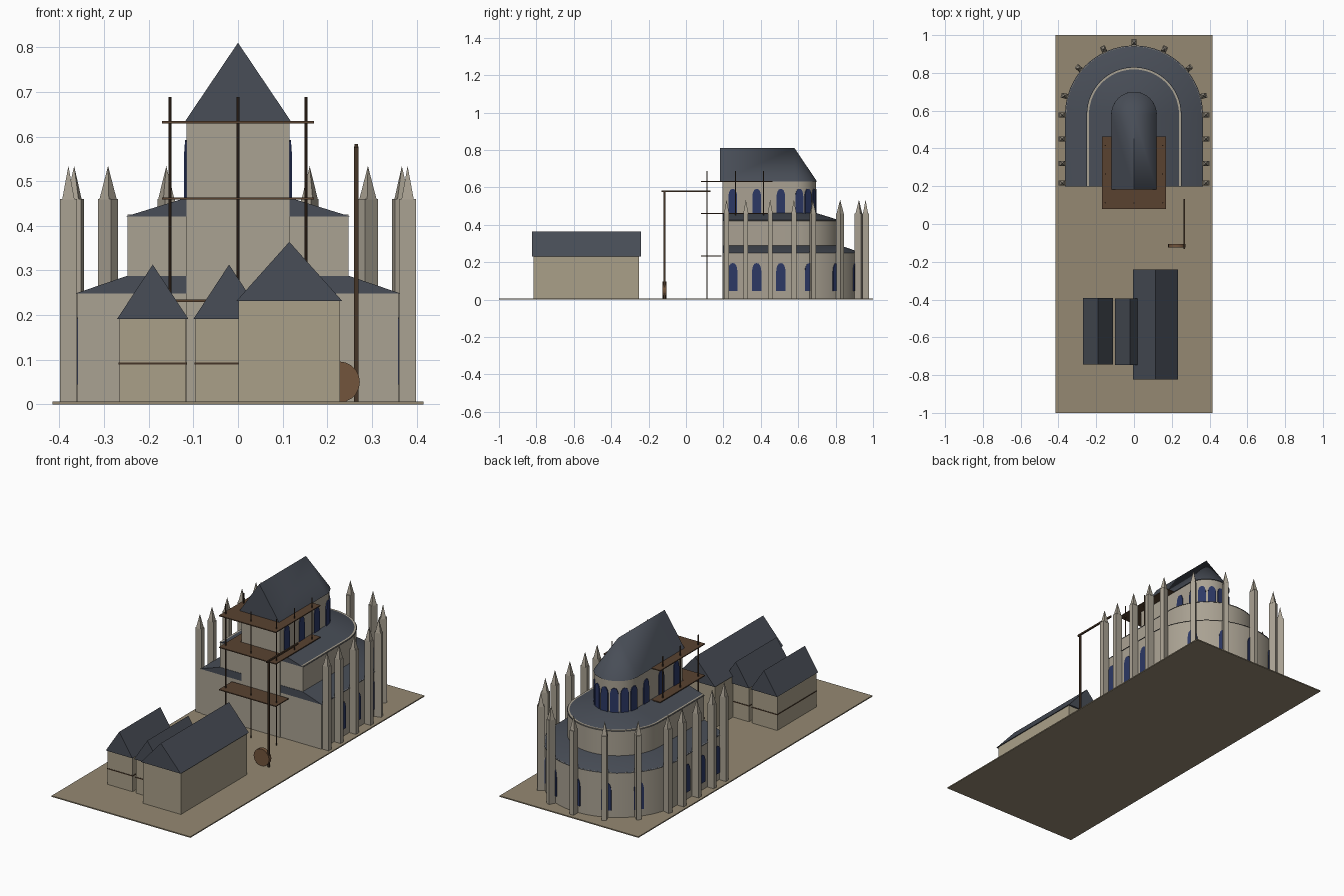
import bpy, bmesh
from math import sin, cos, pi, radians
from mathutils import Matrix, Vector

if "Cube" in bpy.data.objects:
    bpy.data.objects.remove(bpy.data.objects["Cube"])

def mat(name, c):
    m = bpy.data.materials.new(name)
    m.diffuse_color = (*c, 1)
    m.use_nodes = True
    m.node_tree.nodes["Principled BSDF"].inputs["Base Color"].default_value = m.diffuse_color
    return m

STONE = mat("stone", (0.40, 0.36, 0.29))
ROOF = mat("slate", (0.065, 0.075, 0.095))
GLASS = mat("glass", (0.025, 0.04, 0.13))
WOOD = mat("dark_wood", (0.06, 0.035, 0.02))
PLANK = mat("plank", (0.10, 0.055, 0.03))
WHEEL = mat("wheel_wood", (0.17, 0.09, 0.045))
EARTH = mat("earth", (0.30, 0.25, 0.17))
PLASTER = mat("plaster", (0.40, 0.35, 0.25))

def finish(name, bm, m, smooth=False):
    bmesh.ops.remove_doubles(bm, verts=bm.verts, dist=1e-5)
    bmesh.ops.recalc_face_normals(bm, faces=bm.faces)
    me = bpy.data.meshes.new(name)
    bm.to_mesh(me)
    bm.free()
    me.materials.append(m)
    ob = bpy.data.objects.new(name, me)
    bpy.context.collection.objects.link(ob)
    if smooth:
        bpy.ops.object.select_all(action='DESELECT')
        ob.select_set(True)
        bpy.context.view_layer.objects.active = ob
        bpy.ops.object.shade_smooth_by_angle(angle=radians(30))
    return ob

def add_box(bm, x0, x1, y0, y1, z0, z1, rot=None):
    M = Matrix.Translation(((x0+x1)/2, (y0+y1)/2, (z0+z1)/2)) @ Matrix.Diagonal((x1-x0, y1-y0, z1-z0, 1))
    bmesh.ops.create_cube(bm, size=1, matrix=(rot or Matrix()) @ M)

def box(name, m, *dims):
    bm = bmesh.new()
    add_box(bm, *dims)
    return finish(name, bm, m)

def add_prism(bm, profile, y0, y1, M=Matrix()):
    # xz profile extruded along y
    a = [bm.verts.new(M @ Vector((x, y0, z))) for x, z in profile]
    b = [bm.verts.new(M @ Vector((x, y1, z))) for x, z in profile]
    bm.faces.new(a)
    bm.faces.new(b[::-1])
    for i in range(len(a)):
        j = (i + 1) % len(a)
        bm.faces.new((a[i], b[i], b[j], a[j]))

YC = 0.58  # centre of the apse curve

def u_ring(r, z, y0, n=32):
    arc = [(r*cos(pi*i/n), YC + r*sin(pi*i/n), z) for i in range(n+1)]
    return [(r, y0, z)] + arc + [(-r, y0, z)]

def u_loft(name, m, r0, z0, r1, z1, y0):
    bm = bmesh.new()
    a = [bm.verts.new(p) for p in u_ring(r0, z0, y0)]
    b = [bm.verts.new(p) for p in u_ring(r1, z1, y0)]
    bm.faces.new(a[::-1])
    if r1 > 0:
        bm.faces.new(b)
    for i in range(len(a)):
        j = (i + 1) % len(a)
        bm.faces.new((a[i], a[j], b[j], b[i]))
    return finish(name, bm, m, True)

# site base
box("ground_slab", EARTH, -0.415, 0.415, -1, 1, 0, 0.006)

# three stepped tiers with their lean-to roofs
u_loft("aisle_wall", STONE, 0.36, 0.004, 0.36, 0.25, 0.2)
u_loft("aisle_roof", ROOF, 0.365, 0.248, 0.248, 0.288, 0.198)
u_loft("middle_wall", STONE, 0.248, 0.004, 0.248, 0.425, 0.2)
u_loft("middle_roof", ROOF, 0.251, 0.421, 0.112, 0.464, 0.198)
u_loft("choir_wall", STONE, 0.115, 0.004, 0.115, 0.635, 0.195)
u_loft("choir_roof", ROOF, 0.12, 0.632, 0.0, 0.81, 0.182)

def lancet(w, z0, z1):
    h = w / 2
    zs = z1 - w * 0.95
    right = [(h*cos(t)**0.8 if t < 1.5 else 0, zs + (z1-zs)*sin(t)) for t in (0, .4, .8, 1.2, pi/2)]
    return [(-h, z0), (h, z0)] + right + [(-x, z) for x, z in right[-2::-1]]

def windows(name, r, w, wa, z0, z1):
    bm = bmesh.new()
    for y in (0.25, 0.378, 0.507):
        for s in (1, -1):
            M = Matrix.Translation((s*r, y, 0)) @ Matrix.Rotation(s*pi/2, 4, 'Z')
            add_prism(bm, lancet(w, z0, z1), -0.004, 0.006, M)
    for i in range(7):
        a = pi * (i + .5) / 7
        M = Matrix.Translation((r*cos(a), YC + r*sin(a), 0)) @ Matrix.Rotation(a + pi/2, 4, 'Z')
        add_prism(bm, lancet(wa, z0, z1), -0.004, 0.006, M)
    finish(name, bm, GLASS)

windows("aisle_windows", 0.36, 0.05, 0.05, 0.045, 0.195)
windows("choir_windows", 0.115, 0.046, 0.042, 0.455, 0.592)

# buttress piers with pyramid pinnacles
piers, tips = bmesh.new(), bmesh.new()
spots = [(s*0.38, y, 0) for s in (1, -1) for y in (0.217, 0.32, 0.45, 0.577)]
for deg in (15, 40, 65, 90, 115, 140, 165):
    a = radians(deg)
    spots.append((0.38*cos(a), YC + 0.38*sin(a), a))
for x, y, a in spots:
    M = Matrix.Translation((x, y, 0)) @ Matrix.Rotation(a, 4, 'Z')
    add_box(piers, -0.019, 0.019, -0.0125, 0.0125, 0.004, 0.46, M)
    bmesh.ops.create_cone(tips, cap_ends=True, segments=4, radius1=0.0195, radius2=0, depth=0.075,
                          matrix=M @ Matrix.Translation((0, 0, 0.4965)) @ Matrix.Rotation(pi/4, 4, 'Z'))
finish("buttress_piers", piers, STONE)
finish("buttress_pinnacles", tips, STONE)

# houses with gable roofs
def house(name, xc, w, y0, y1, eave, ridge, band, oh):
    box(name + "_walls", PLASTER, xc-w/2, xc+w/2, y0, y1, 0.004, eave+0.002)
    bm = bmesh.new()
    h = w/2 + 0.005
    add_prism(bm, [(xc-h, eave), (xc+h, eave), (xc, ridge)], y0-oh, y1+oh)
    finish(name + "_roof", bm, ROOF)
    if band:
        box(name + "_beam", WOOD, xc-w/2-.002, xc+w/2+.002, y0-.002, y1+.002, 0.089, 0.094)

house("left_house", -0.191, 0.15, -0.735, -0.4, 0.191, 0.313, True, 0.008)
house("middle_house", -0.02, 0.15, -0.738, -0.403, 0.191, 0.313, True, 0.008)
house("large_house", 0.115, 0.228, -0.815, -0.25, 0.231, 0.364, False, 0.009)

# scaffold poles and platforms
poles, decks = bmesh.new(), bmesh.new()
for x, y in [(-.152, .112), (0, .112), (.152, .112)] + [(s*.152, y) for s in (1, -1) for y in (.265, .415)]:
    bmesh.ops.create_cone(poles, cap_ends=True, segments=8, radius1=.0032, radius2=.0032, depth=.684,
                          matrix=Matrix.Translation((x, y, .346)))
for z in (0.232, 0.461, 0.632):
    add_box(decks, -0.17, 0.17, 0.08, 0.19, z-.0025, z+.0025)
    if z > 0.4:
        for s in (1, -1):
            xs = sorted((s*0.118, s*0.17))
            add_box(decks, *xs, 0.19, 0.463, z-.0025, z+.0025)
finish("scaffold_poles", poles, WOOD)
finish("scaffold_platforms", decks, PLANK)

# treadwheel crane
box("crane_mast", WOOD, 0.26, 0.27, -0.12, -0.11, 0.004, 0.578)
box("crane_arm", WOOD, 0.261, 0.269, -0.132, 0.132, 0.574, 0.583)
bm = bmesh.new()
bmesh.ops.create_cone(bm, cap_ends=True, segments=20, radius1=.046, radius2=.046, depth=.02,
                      matrix=Matrix.Translation((.227, -.115, .05)) @ Matrix.Rotation(pi/2, 4, 'X'))
finish("crane_wheel", bm, WHEEL, True)
